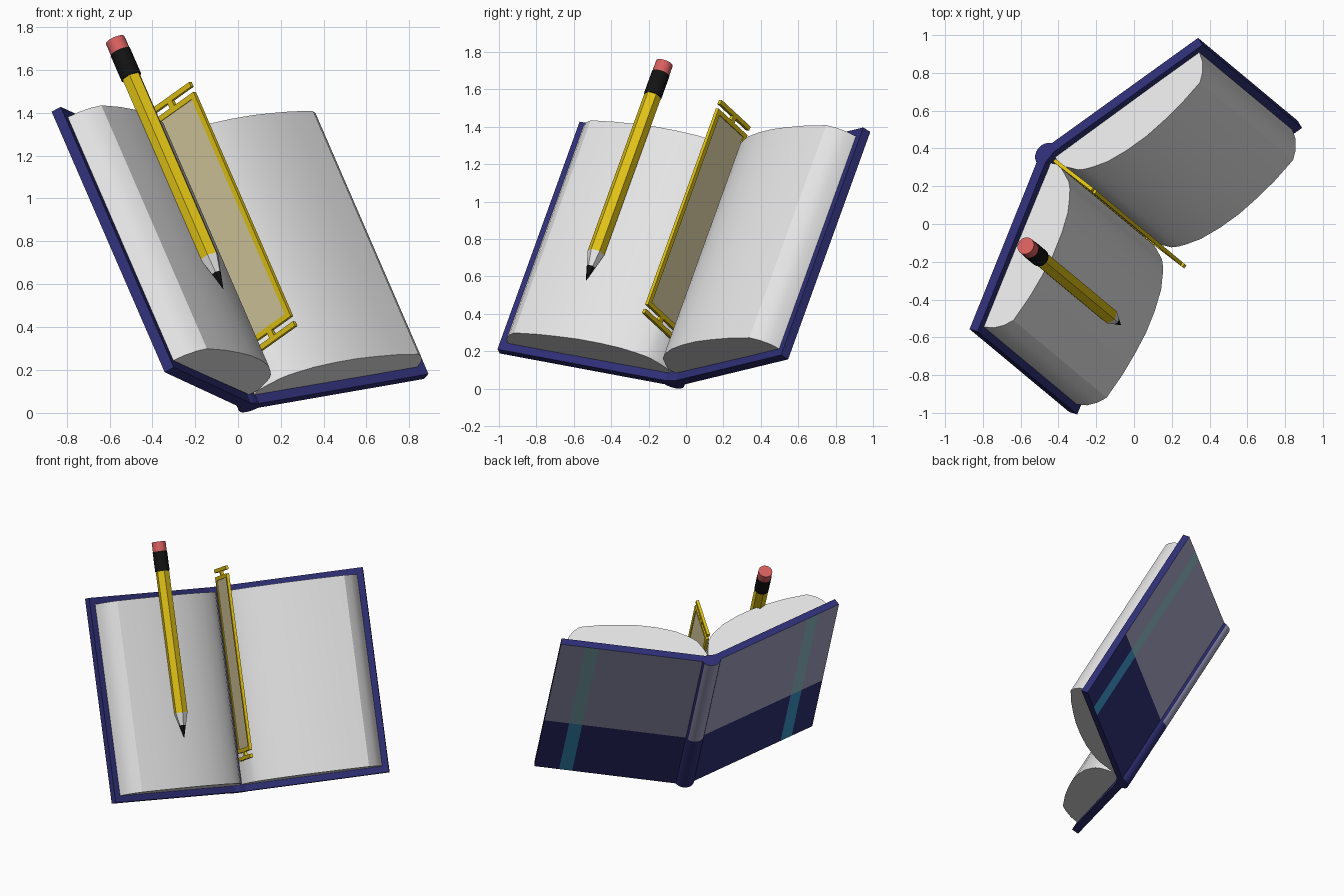
import bpy, bmesh, math
from mathutils import Matrix, Vector

cube = bpy.data.objects.get("Cube")
if cube:
    bpy.data.objects.remove(cube, do_unlink=True)


def material(name, r, g, b):
    m = bpy.data.materials.new(name)
    m.use_nodes = True
    m.diffuse_color = (r, g, b, 1)
    m.node_tree.nodes["Principled BSDF"].inputs["Base Color"].default_value = (r, g, b, 1)
    return m


navy = material("navy", 0.028, 0.028, 0.18)
teal = material("teal", 0.045, 0.32, 0.6)
lavender = material("lavender grey", 0.37, 0.37, 0.55)
pale_teal = material("pale teal", 0.27, 0.5, 0.56)
paper = material("paper", 0.78, 0.78, 0.78)
yellow = material("yellow", 0.74, 0.54, 0.008)
tan = material("tan", 0.66, 0.58, 0.34)
black = material("black", 0.006, 0.006, 0.006)
pink = material("pink", 0.68, 0.115, 0.115)

# Book frame: X across the spread, Y along the spine, Z out of the pages
along = Vector((-0.378, 0.3145, 0.871)).normalized()
across = Vector((0.618, 0.786, -0.018))
across = (across - along * across.dot(along)).normalized()
BOOK = Matrix((across, along, across.cross(along))).transposed().to_4x4()
BOOK.translation = (0.069, -0.076, 0.035)
HEIGHT = 1.397


def finish(name, bm, mats, smooth=None):
    bmesh.ops.recalc_face_normals(bm, faces=bm.faces)
    me = bpy.data.meshes.new(name)
    bm.to_mesh(me)
    bm.free()
    for m in mats:
        me.materials.append(m)
    if smooth:
        me.shade_smooth()
        me.set_sharp_from_angle(angle=math.radians(smooth))
    ob = bpy.data.objects.new(name, me)
    ob.matrix_world = BOOK
    bpy.context.collection.objects.link(ob)
    return ob


def prism(points, y0, y1):
    """Extrude an X-Z outline along the spine direction."""
    bm = bmesh.new()
    face = bm.faces.new([bm.verts.new((x, y0, z)) for x, z in points])
    new = bmesh.ops.extrude_face_region(bm, geom=[face])["geom"]
    bmesh.ops.translate(bm, vec=(0, y1 - y0, 0),
                        verts=[v for v in new if isinstance(v, bmesh.types.BMVert)])
    bmesh.ops.recalc_face_normals(bm, faces=bm.faces)
    return bm


def cut(bm, co, normal):
    bmesh.ops.bisect_plane(bm, geom=bm.verts[:] + bm.edges[:] + bm.faces[:],
                           plane_co=co, plane_no=normal)


def box(name, size, centre, mat):
    bm = bmesh.new()
    bmesh.ops.create_cube(bm, size=1)
    bmesh.ops.scale(bm, vec=size, verts=bm.verts)
    bmesh.ops.translate(bm, vec=centre, verts=bm.verts)
    return finish(name, bm, [mat])


COVER_MATS = [navy, teal, lavender, pale_teal]
BAND_TOP = 0.525
STRIPE = (0.735, 0.82)


def paint_outside(bm):
    # Outside faces: pale upper part, with a stripe near the outer edge
    bm.normal_update()
    for f in bm.faces:
        c = f.calc_center_median()
        if f.normal.z < -0.1 and abs(f.normal.x) < 0.85 * abs(f.normal.z) + 0.4 and abs(c.x) < 0.97:
            striped = STRIPE[0] < abs(c.x) < STRIPE[1]
            f.material_index = (2 if c.y > BAND_TOP else 0) + (1 if striped else 0)


COVER = [(0.04, -0.033), (0.98, 0.28), (0.964, 0.327), (0.024, 0.014)]
PAGES = [(0.02, 0.018), (0.002, 0.06), (0.015, 0.11), (0.04, 0.175), (0.065, 0.205),
         (0.1, 0.235), (0.17, 0.285), (0.28, 0.335), (0.4, 0.375), (0.52, 0.4),
         (0.65, 0.42), (0.8, 0.43), (0.85, 0.405), (0.895, 0.365), (0.925, 0.312)]

# Covers and page blocks
for side, s in (("left", -1), ("right", 1)):
    bm = prism([(s * x, z) for x, z in COVER], 0, HEIGHT)
    cut(bm, (0, BAND_TOP, 0), (0, 1, 0))
    for x in STRIPE:
        cut(bm, (s * x, 0, 0), (1, 0, 0))
    paint_outside(bm)
    finish(side + "_cover", bm, COVER_MATS)
    finish(side + "_pages", prism([(s * x, z) for x, z in PAGES], 0.045, 1.35), [paper], 27)

# Rounded spine
arc = [math.pi * (1 + i / 10) for i in range(11)]
bm = prism([(0.068 * math.cos(t), -0.005 + 0.065 * math.sin(t)) for t in arc]
           + [(0.03, 0.018), (-0.03, 0.018)], 0, HEIGHT)
cut(bm, (0, BAND_TOP, 0), (0, 1, 0))
paint_outside(bm)
finish("spine", bm, COVER_MATS, 35)

# Bookmark: tinted pane, rim and an end bar on a short stem at both ends
Y0, Y1, Z0, Z1, RIM, THICK = 0.25, 1.453, 0.112, 0.402, 0.026, 0.02
ym, zm = (Y0 + Y1) / 2, (Z0 + Z1) / 2
box("bookmark_pane", (0.01, Y1 - Y0 - RIM, Z1 - Z0 - RIM), (0, ym, zm), tan)
for name, z in (("inner", Z0 + RIM / 2), ("outer", Z1 - RIM / 2)):
    box("bookmark_rim_" + name, (THICK, Y1 - Y0, RIM), (0, ym, z), yellow)
for name, y, d in (("bottom", Y0, -1), ("top", Y1, 1)):
    box("bookmark_rim_" + name, (THICK, RIM, Z1 - Z0), (0, y - d * RIM / 2, zm), yellow)
    box("bookmark_stem_" + name, (THICK, 0.04, 0.03), (0, y + d * 0.015, zm), yellow)
    box("bookmark_bar_" + name, (THICK, 0.025, Z1 - Z0), (0, y + d * 0.04, zm), yellow)


# Pencil, parallel to the spine and resting on the left page
def pencil_part(name, y0, y1, r0, r1, sides, mat, smooth=None):
    bm = bmesh.new()
    bmesh.ops.create_cone(bm, cap_ends=True, segments=sides, radius1=r0, radius2=r1,
                          depth=y1 - y0,
                          matrix=Matrix.Translation((-0.455, (y0 + y1) / 2, 0.415))
                          @ Matrix.Rotation(-math.pi / 2, 4, "X")
                          @ Matrix.Rotation(math.pi / 2 if sides > 6 else 0, 4, "Z"))
    finish(name, bm, [mat], smooth)


R = 0.047
pencil_part("pencil_lead", 0.38, 0.465, 0.001, R / 2, 6, black)
pencil_part("pencil_wood", 0.465, 0.55, R / 2, R, 6, paper)
pencil_part("pencil_body", 0.55, 1.515, R, R, 6, yellow)
pencil_part("pencil_ferrule", 1.515, 1.65, 0.049, 0.049, 20, black, 35)
pencil_part("pencil_eraser", 1.65, 1.715, R, R, 20, pink, 35)
